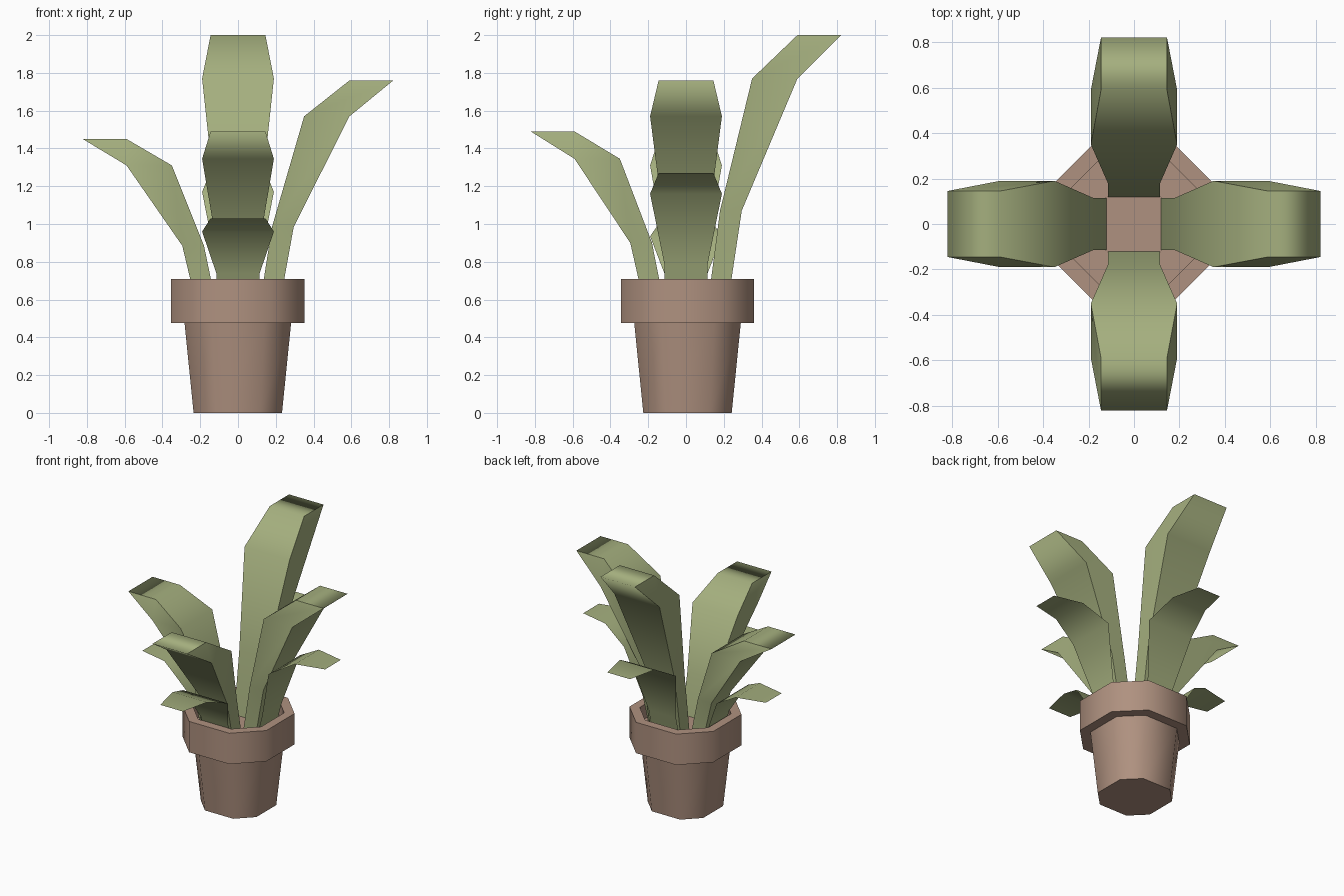
import bpy, bmesh, math
from mathutils import Matrix

cube = bpy.data.objects.get("Cube")
if cube:
    bpy.data.objects.remove(cube, do_unlink=True)


def make_material(name, colour):
    mat = bpy.data.materials.new(name)
    mat.use_nodes = True
    mat.diffuse_color = (*colour, 1)
    mat.node_tree.nodes["Principled BSDF"].inputs["Base Color"].default_value = (*colour, 1)
    return mat


clay = make_material("clay brown", (0.43, 0.285, 0.215))
green = make_material("leaf green", (0.375, 0.43, 0.21))


def finish(name, bm, mat):
    mesh = bpy.data.meshes.new(name)
    bm.to_mesh(mesh)
    bm.free()
    mesh.materials.append(mat)
    obj = bpy.data.objects.new(name, mesh)
    bpy.context.collection.objects.link(obj)
    bpy.ops.object.select_all(action="DESELECT")
    obj.select_set(True)
    bpy.context.view_layer.objects.active = obj
    bpy.ops.object.shade_smooth_by_angle(angle=math.radians(50))
    return obj


def loft(name, rings, mat, turn=0.0):
    """Skin a stack of closed rings and cap both ends."""
    bm = bmesh.new()
    loops = [[bm.verts.new(p) for p in ring] for ring in rings]
    n = len(loops[0])
    for low, high in zip(loops, loops[1:]):
        for i in range(n):
            j = (i + 1) % n
            bm.faces.new((low[i], low[j], high[j], high[i]))
    bm.faces.new(loops[0][::-1])
    bm.faces.new(loops[-1])
    bmesh.ops.recalc_face_normals(bm, faces=bm.faces)
    bm.transform(Matrix.Rotation(turn, 4, "Z"))
    return finish(name, bm, mat)


def sheet(name, rows, mat, turn):
    """Join rows of (reach, half width, height) into a thin leaf blade."""
    bm = bmesh.new()
    pairs = [[bm.verts.new((r, s * w, z)) for s in (-1, 1)] for r, w, z in rows]
    for a, b in zip(pairs, pairs[1:]):
        bm.faces.new((a[0], b[0], b[1], a[1]))
    bm.transform(Matrix.Rotation(turn, 4, "Z"))
    return finish(name, bm, mat)


def clipped_square(h, corner, z):
    c = corner * h
    pts = [(h, -c), (h, c), (c, h), (-c, h), (-h, c), (-h, -c), (-c, -h), (c, -h)]
    return [(x - 0.001, y + 0.008, z) for x, y in pts]


# Pot: tapered body, thick rim, inner wall and soil floor
profile = [(0.234, 0.51, 0), (0.282, 0.5, 0.475), (0.353, 0.48, 0.475),
           (0.353, 0.48, 0.71), (0.288, 0.48, 0.71), (0.288, 0.48, 0.6)]
loft("pot", [clipped_square(*step) for step in profile], clay)

# Leaves: side, heights of neck, shoulder and tip; then the low blade's reach and heights
leaves = [
    ("left", 0, (0.985, 1.57, 1.76), 0.80, (0.79, 1.16, 1.27)),
    ("back", 90, (1.07, 1.77, 2.0), 0.81, (0.79, 1.17, 1.28)),
    ("right", 180, (0.885, 1.31, 1.45), 0.74, (0.74, 0.935, 1.0)),
    ("front", 270, (0.9, 1.345, 1.49), 0.80, (0.74, 0.96, 1.03)),
]
# Inner reach, outer reach and half width of each tall leaf section
sections = [(0.115, 0.22, 0.115), (0.18, 0.295, 0.115), (0.35, 0.59, 0.19), (0.59, 0.822, 0.145)]

for side, angle, tall, reach, low in leaves:
    turn = math.radians(angle)
    rings = [[(a, -w, z), (b, -w, z), (b, w, z), (a, w, z)]
             for (a, b, w), z in zip(sections, (0.57, *tall))]
    leaf = loft("tall_leaf_" + side, rings, green, turn)
    # Shading rolls softly over the outer tip edge
    for edge in leaf.data.edges:
        ends = [leaf.data.vertices[v].co for v in edge.vertices]
        if all(p.z > tall[2] - 0.01 and p.xy.length > 0.8 for p in ends):
            edge.use_edge_sharp = False
    # Low blade rises outward, then levels into a narrow tip
    rows = [(0.235, 0.115, 0.59), (0.285, 0.115, low[0]), (0.39, 0.19, low[1]),
            (reach - 0.22, 0.145, low[2]), (reach, 0.095, low[2])]
    sheet("low_leaf_" + side, rows, green, turn)
